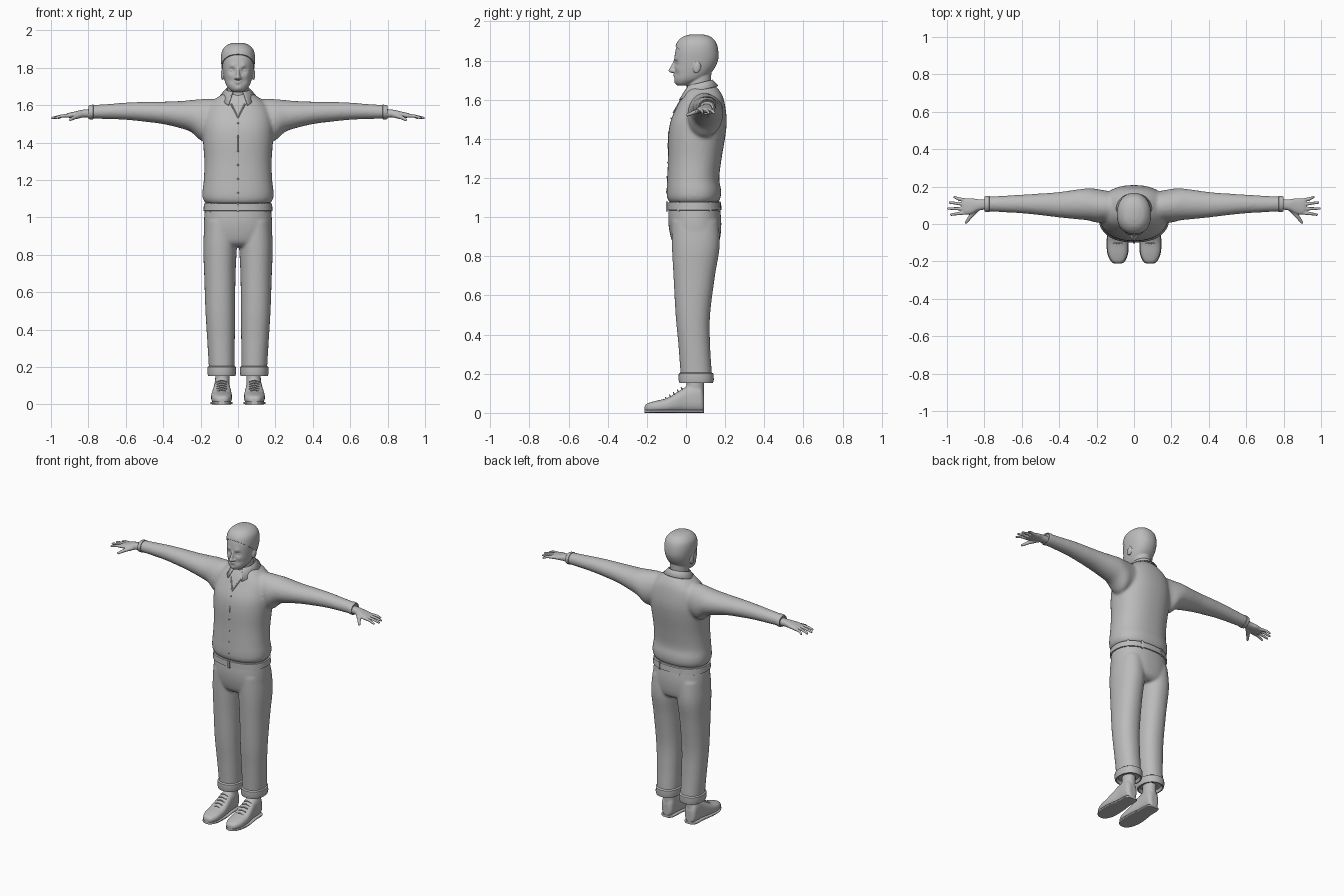
import bpy, bmesh, math
from mathutils import Vector, Matrix

if "Cube" in bpy.data.objects:
    bpy.data.objects.remove(bpy.data.objects["Cube"], do_unlink=True)

grey = bpy.data.materials.new("plain_grey")
grey.use_nodes = True
grey.diffuse_color = (0.5, 0.5, 0.5, 1)
grey.node_tree.nodes["Principled BSDF"].inputs["Base Color"].default_value = (0.5, 0.5, 0.5, 1)


def densify(rings, steps):
    """Smooth in-between rings along a list of (t, u, v, ru, rv)."""
    if steps == 1:
        return [Vector(r) for r in rings]
    rows = [Vector(r) for r in rings]
    result = []
    for i in range(len(rows) - 1):
        before, a, b = rows[max(i - 1, 0)], rows[i], rows[i + 1]
        after = rows[min(i + 2, len(rows) - 1)]
        for k in range(steps):
            s = k / steps
            result.append(0.5 * (2 * a + (b - before) * s
                                 + (2 * before - 5 * a + 4 * b - after) * s ** 2
                                 + (3 * a - before - 3 * b + after) * s ** 3))
    return result + [rows[-1]]


def loft(bm, rings, axis="z", side=1, power=2.0, steps=5, segments=40):
    """Closed skin through superellipse sections stacked along an axis."""
    loops = []
    for t, u, v, ru, rv in densify(rings, steps):
        loop = []
        for k in range(segments):
            c, s = math.cos(math.tau * k / segments), math.sin(math.tau * k / segments)
            p = u + ru * math.copysign(abs(c) ** (2 / power), c)
            q = v + rv * math.copysign(abs(s) ** (2 / power), s)
            x, y, z = {"x": (t, p, q), "y": (p, t, q), "z": (p, q, t)}[axis]
            loop.append(bm.verts.new((x * side, y, z)))
        loops.append(loop)
    for low, high in zip(loops, loops[1:]):
        for k in range(segments):
            n = (k + 1) % segments
            bm.faces.new((low[k], low[n], high[n], high[k]))
    bm.faces.new(loops[0])
    bm.faces.new(loops[-1])


def ball(bm, center, radii, tilt=0):
    matrix = (Matrix.Translation(center) @ Matrix.Rotation(tilt, 4, "X")
              @ Matrix.Diagonal((*radii, 1)))
    bmesh.ops.create_uvsphere(bm, u_segments=16, v_segments=10, radius=1, matrix=matrix)


def rod(bm, points, start, end=None):
    """Rounded tapering tube through points."""
    points = [Vector(p) for p in points]
    end = end or start
    count = len(points) - 1
    radii = [start + (end - start) * i / count for i in range(count + 1)]
    for p, r in zip(points, radii):
        ball(bm, p, (r, r, r))
    for i in range(count):
        a, b = points[i], points[i + 1]
        turn = (b - a).to_track_quat("Z", "Y").to_matrix().to_4x4()
        bmesh.ops.create_cone(bm, cap_ends=True, segments=12, radius1=radii[i],
                              radius2=radii[i + 1], depth=(b - a).length,
                              matrix=Matrix.Translation((a + b) / 2) @ turn)


def finish(name, bm, voxel=0, relax=4, angle=40):
    """Turn a bmesh into an object, fusing its pieces when a voxel size is given."""
    bmesh.ops.recalc_face_normals(bm, faces=bm.faces)
    mesh = bpy.data.meshes.new(name)
    bm.to_mesh(mesh)
    bm.free()
    mesh.materials.append(grey)
    obj = bpy.data.objects.new(name, mesh)
    bpy.context.collection.objects.link(obj)
    if voxel:
        fuse = obj.modifiers.new("fuse", "REMESH")
        fuse.mode, fuse.voxel_size, fuse.use_smooth_shade = "VOXEL", voxel, True
        soften = obj.modifiers.new("soften", "SMOOTH")
        soften.factor, soften.iterations = 0.5, relax
    else:
        bpy.ops.object.select_all(action="DESELECT")
        obj.select_set(True)
        bpy.context.view_layer.objects.active = obj
        bpy.ops.object.shade_smooth_by_angle(angle=math.radians(angle))
    return obj


def front(rings, x, z, power):
    """Front surface y of a vertical loft."""
    t, u, v, ru, rv = min(densify(rings, 8), key=lambda r: abs(r[0] - z))
    return v - rv * max(0, 1 - abs(x / ru) ** power) ** (1 / power)


SIDES = ((1, "left"), (-1, "right"))

# Shirt: torso and sleeves fused
torso = [(1.075, 0, .04, .172, .125), (1.1, 0, .04, .188, .137), (1.14, 0, .04, .19, .139),
         (1.2, 0, .037, .183, .133), (1.3, 0, .045, .18, .137), (1.42, 0, .056, .188, .146),
         (1.5, 0, .066, .188, .142), (1.58, 0, .08, .17, .118), (1.63, 0, .085, .125, .097),
         (1.67, 0, .085, .07, .068)]
sleeve = [(.08, .09, 1.53, .08, .1), (.16, .095, 1.525, .085, .11), (.2, .098, 1.522, .09, .11),
          (.25, .105, 1.542, .085, .086), (.3, .105, 1.549, .08, .074), (.4, .103, 1.559, .068, .06),
          (.5, .105, 1.565, .058, .053), (.6, .107, 1.568, .05, .046), (.7, .107, 1.566, .044, .04),
          (.79, .107, 1.564, .04, .036)]
bm = bmesh.new()
loft(bm, torso, power=2.3)
for side, _ in SIDES:
    loft(bm, sleeve, "x", side)
finish("shirt", bm, .009, 6)

# Shirt front seam, neck opening and buttons
bm = bmesh.new()
rod(bm, [(0, front(torso, 0, z, 2.3), z) for z in (1.36, 1.4, 1.44)], .002)
for side, _ in SIDES:
    rod(bm, [(side * x, front(torso, x, z, 2.3) - .001, z)
             for x, z in ((.036, 1.605), (.018, 1.57), (0, 1.535))], .004)
for i in range(6):
    z = 1.13 + i * .075
    ball(bm, (0, front(torso, 0, z, 2.3) - .001, z), (.005, .003, .005))
finish("shirt_fastening", bm)

# Collar: folded band open at the front
bm = bmesh.new()
previous = None
for i in range(41):
    a = math.radians(-156 + 312 * i / 40)
    s, c = math.sin(a), math.cos(a)
    point = max(0, abs(i - 20) / 20 - .7) / .3
    row = [bm.verts.new((.06 * s, .068 + .06 * c, 1.63)),
           bm.verts.new((.066 * s, .07 + .066 * c, 1.683 + .016 * c)),
           bm.verts.new(((.094 + .03 * point) * s, .075 + (.088 + .03 * point) * c,
                         1.648 + .022 * c - .028 * point))]
    if previous:
        for k in range(2):
            bm.faces.new((previous[k], previous[k + 1], row[k + 1], row[k]))
    previous = row
collar = finish("collar", bm, angle=60)
thick = collar.modifiers.new("cloth", "SOLIDIFY")
thick.thickness, thick.offset = .007, 0

# Trousers: hips and legs fused
hips = [(1.095, 0, .041, .172, .125), (1.0, 0, .044, .181, .135), (.93, 0, .047, .182, .132),
        (.87, 0, .05, .17, .118), (.845, 0, .05, .14, .09)]
leg = [(.98, .092, .046, .085, .12), (.85, .096, .05, .09, .122), (.7, .097, .042, .084, .106),
       (.5, .095, .035, .079, .088), (.35, .091, .042, .074, .081), (.2, .087, .052, .069, .08),
       (.17, .087, .052, .069, .08)]
bm = bmesh.new()
loft(bm, hips, power=2.3)
for side, _ in SIDES:
    loft(bm, leg, side=side, power=2.2)
finish("trousers", bm, .008, 5)

# Waistband with belt loops, pocket seams
bm = bmesh.new()
loft(bm, [(1.035, 0, .043, .178, .131), (1.036, 0, .043, .185, .139),
          (1.074, 0, .042, .182, .137), (1.076, 0, .042, .172, .128)], power=2.3, steps=1)
finish("waistband", bm)
bm = bmesh.new()
for degrees in (35, 65, 115, 145, 215, 270, 325):
    a = math.radians(degrees)
    matrix = (Matrix.Translation((.181 * math.cos(a), .042 + .139 * math.sin(a), 1.055))
              @ Matrix.Rotation(a, 4, "Z") @ Matrix.Diagonal((.012, .013, .05, 1)))
    bmesh.ops.create_cube(bm, size=1, matrix=matrix)
finish("belt_loops", bm)
bm = bmesh.new()
for side, _ in SIDES:
    rod(bm, [(side * x, front(hips, x, z, 2.3), z)
             for x, z in ((.13, .975), (.15, .955), (.165, .935), (.176, .92))], .0025)
finish("pocket_seams", bm)

shoe = [(-.212, .086, .02, .014, .012), (-.2, .086, .026, .034, .021),
        (-.16, .087, .031, .052, .029), (-.1, .088, .039, .056, .036),
        (-.05, .087, .053, .052, .05), (0, .086, .068, .045, .065),
        (.05, .086, .074, .043, .071), (.08, .086, .068, .038, .064), (.093, .086, .05, .022, .04)]
palm = [(.77, .106, 1.557, .026, .024), (.83, .102, 1.555, .03, .021),
        (.87, .096, 1.55, .042, .017), (.905, .093, 1.546, .042, .013), (.92, .093, 1.544, .034, .009)]
for side, label in SIDES:
    # Turn-up with a hollow underside
    bm = bmesh.new()
    loft(bm, [(.19, .087, .052, .05, .06), (.153, .087, .052, .066, .079),
              (.153, .087, .052, .073, .086), (.17, .087, .052, .077, .09),
              (.2, .087, .052, .076, .089), (.206, .087, .052, .068, .08)],
         side=side, power=2.2, steps=1)
    finish(label + "_trouser_cuff", bm)
    # Shoe and ankle
    bm = bmesh.new()
    loft(bm, shoe, "y", side, power=2.6)
    loft(bm, [(.05, .084, .047, .04, .045), (.13, .083, .047, .039, .045),
              (.2, .083, .049, .039, .045)], side=side)
    finish(label + "_shoe", bm, .005)
    bm = bmesh.new()
    loft(bm, [(y, x, .008, rx + .003, .008) for y, x, _, rx, _ in shoe], "y", side, power=4)
    finish(label + "_sole", bm)
    bm = bmesh.new()
    for i in range(5):
        y, z = -.1 + i * .02, .077 + i * .0125
        rod(bm, [(side * .062, y, z - .006), (side * .087, y - .004, z + .002),
                 (side * .112, y, z - .006)], .003)
    finish(label + "_laces", bm)
    # Sleeve cuff
    bm = bmesh.new()
    loft(bm, [(.772, .107, 1.564, .036, .032), (.774, .107, 1.564, .043, .039),
              (.79, .107, 1.563, .043, .039), (.798, .107, 1.562, .04, .036),
              (.792, .107, 1.562, .034, .03)], "x", side, steps=1)
    finish(label + "_sleeve_cuff", bm)
    # Hand
    bm = bmesh.new()
    loft(bm, palm, "x", side, power=2.3)
    for base, tip, reach in ((.126, .144, .96), (.104, .115, .985), (.081, .083, .993), (.061, .05, .978)):
        rod(bm, [(side * .895, base, 1.545), (side * .94, (base + tip) / 2, 1.543),
                 (side * reach, tip, 1.532)], .0105, .007)
    rod(bm, [(side * .835, .085, 1.548), (side * .872, .043, 1.536),
             (side * .898, .008, 1.522)], .015, .008)
    finish(label + "_hand", bm, .004, 3)

# Head: skull with pushed-in and raised areas, then neck and features
skull = [(1.672, 0, -.012, .028, .03), (1.685, 0, -.004, .046, .05), (1.71, 0, .02, .064, .08),
         (1.75, 0, .04, .076, .098), (1.8, 0, .05, .084, .11), (1.85, 0, .053, .087, .107),
         (1.89, 0, .054, .079, .094), (1.917, 0, .055, .054, .066), (1.928, 0, .055, .024, .03)]
bm = bmesh.new()
loft(bm, skull, power=2.2, steps=8, segments=72)
bumps = [(.032, 1.787, .014, .012), (.03, 1.811, .013, -.005), (.05, 1.757, .018, -.004),
         (.035, 1.73, .014, .004), (0, 1.707, .009, .004), (0, 1.688, .016, -.004)]
for v in bm.verts:
    if v.co.y < .02:
        v.co.y += sum(push * math.exp(-((abs(v.co.x) - x) ** 2 + (v.co.z - z) ** 2) / size ** 2)
                      for x, z, size, push in bumps)
loft(bm, [(1.6, 0, .07, .062, .064), (1.66, 0, .066, .056, .062), (1.75, 0, .07, .056, .06)])
loft(bm, [(1.737, 0, -.06, .011, .016), (1.747, 0, -.064, .015, .026), (1.763, 0, -.06, .011, .022),
          (1.79, 0, -.054, .008, .014), (1.808, 0, -.048, .009, .012)], segments=20)
ball(bm, (0, -.056, 1.727), (.022, .009, .005))
ball(bm, (0, -.055, 1.718), (.019, .009, .005))
for side, _ in SIDES:
    ball(bm, (side * .014, -.062, 1.745), (.008, .012, .007))
    ball(bm, (side * .032, -.036, 1.787), (.014, .013, .008))
    ball(bm, (side * .083, .056, 1.765), (.009, .019, .031), -.15)
finish("head", bm, .0038, 3)

# Hair: enlarged skull cut along a sloping hairline
bm = bmesh.new()
loft(bm, [(z + .005, x, y, rx + .004, ry + .004) for z, x, y, rx, ry in skull],
     power=2.2, steps=8, segments=64)
cut = bmesh.ops.bisect_plane(bm, geom=bm.verts[:] + bm.edges[:] + bm.faces[:],
                             plane_co=(0, -.05, 1.87), plane_no=(0, .62, .78), clear_inner=True)
rim = [e for e in cut["geom_cut"] if isinstance(e, bmesh.types.BMEdge)]
bmesh.ops.holes_fill(bm, edges=rim)
finish("hair", bm)
